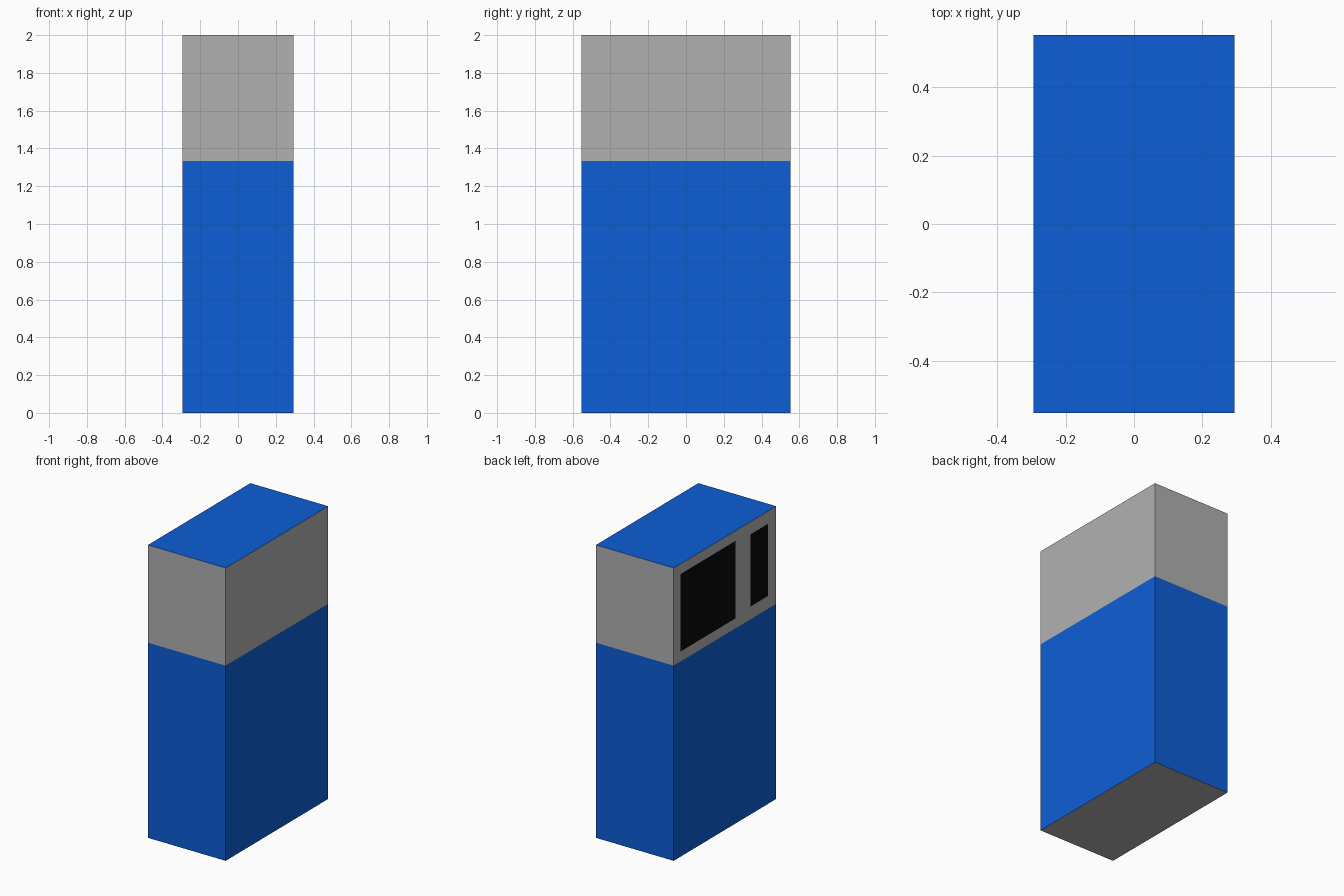
import bpy, bmesh
from mathutils import Matrix

if "Cube" in bpy.data.objects:
    bpy.data.objects.remove(bpy.data.objects["Cube"])

HX, HY, H, SPLIT = 0.294, 0.553, 2.0, 1.333


def material(name, rgb):
    m = bpy.data.materials.new(name)
    m.diffuse_color = (*rgb, 1)
    m.use_nodes = True
    m.node_tree.nodes["Principled BSDF"].inputs["Base Color"].default_value = m.diffuse_color
    return m


blue = material("blue_paint", (0.004, 0.112, 0.67))
black = material("black_glass", (0.003, 0.003, 0.003))
grey = material("grey_metal", (0.44, 0.44, 0.44))


def add_object(name, bm, materials):
    mesh = bpy.data.meshes.new(name)
    bm.to_mesh(mesh)
    bm.free()
    for m in materials:
        mesh.materials.append(m)
    obj = bpy.data.objects.new(name, mesh)
    bpy.context.collection.objects.link(obj)
    return obj


# Cabinet: one box, cut at the colour line; blue lower walls and roof
bm = bmesh.new()
bmesh.ops.create_cube(bm, size=1, matrix=Matrix.Translation((0, 0, H / 2))
                      @ Matrix.Diagonal((2 * HX, 2 * HY, H, 1)))
bmesh.ops.bisect_plane(bm, geom=bm.verts[:] + bm.edges[:] + bm.faces[:],
                       plane_co=(0, 0, SPLIT), plane_no=(0, 0, 1))
bm.normal_update()
for f in bm.faces:
    z = f.calc_center_median().z
    is_roof = f.normal.z > 0.5
    is_lower_wall = abs(f.normal.z) < 0.5 and z < SPLIT
    f.material_index = 1 if is_roof or is_lower_wall else 0
add_object("cabinet", bm, [grey, blue])


# Dark panels lying on the left side
def side_panel(name, y0, y1, z0, z1):
    x = -HX - 0.002
    bm = bmesh.new()
    corners = [(x, y0, z0), (x, y0, z1), (x, y1, z1), (x, y1, z0)]
    bm.faces.new([bm.verts.new(c) for c in corners])
    bm.normal_update()
    if bm.faces[:][0].normal.x > 0:
        bmesh.ops.reverse_faces(bm, faces=bm.faces[:])
    add_object(name, bm, [black])


side_panel("display_panel", -0.11, 0.483, 1.403, 1.932)
side_panel("control_panel", -0.463, -0.272, 1.422, 1.915)
